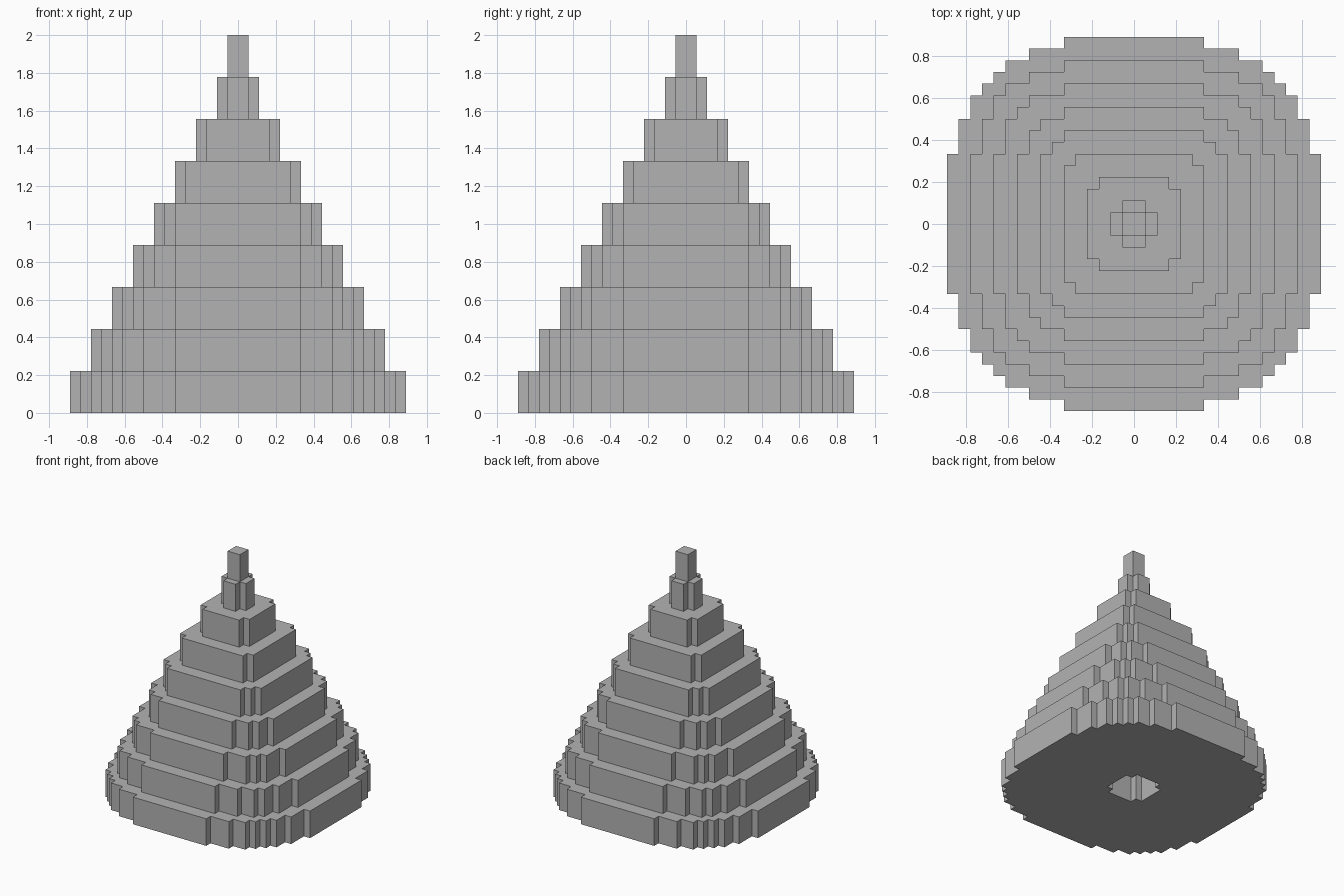
import bpy
import bmesh

cube = bpy.data.objects.get("Cube")
if cube:
    bpy.data.objects.remove(cube, do_unlink=True)

U = 1 / 18          # one block
TIER = 4            # blocks per tier
SHAFT_TIERS = 6     # tiers pierced by the central shaft

grey = bpy.data.materials.new("plain grey")
grey.use_nodes = True
colour = (0.45, 0.45, 0.45, 1)
grey.diffuse_color = colour
grey.node_tree.nodes["Principled BSDF"].inputs["Base Color"].default_value = colour


def stepped_outline(steps):
    """Closed stair-step outline; the rising steps are mirrored on the diagonal."""
    corners = list(zip(steps, reversed(steps)))
    quarter = []
    for i, (x, y) in enumerate(corners):
        if i:
            quarter.append((corners[i - 1][0], y))
        quarter.append((x, y))
    points = []
    for _ in range(4):
        points += reversed(quarter)
        quarter = [(-y, x) for x, y in quarter]
    return points


def stepped_prism(name, steps, bottom, height):
    bm = bmesh.new()
    verts = [bm.verts.new((x * U, y * U, bottom * U)) for x, y in stepped_outline(steps)]
    face = bm.faces.new(verts)
    top = bmesh.ops.extrude_face_region(bm, geom=[face], use_keep_orig=True)["geom"]
    moved = [v for v in top if isinstance(v, bmesh.types.BMVert)]
    bmesh.ops.translate(bm, verts=moved, vec=(0, 0, height * U))
    bmesh.ops.recalc_face_normals(bm, faces=bm.faces)
    mesh = bpy.data.meshes.new(name)
    bm.to_mesh(mesh)
    bm.free()
    mesh.materials.append(grey)
    obj = bpy.data.objects.new(name, mesh)
    bpy.context.collection.objects.link(obj)
    return obj


# Widths of the steps of each tier, from the base to the tip
tiers = [
    (6, 9, 11, 12, 13, 14, 15, 16),
    (6, 9, 11, 12, 13, 14),
    (6, 9, 10, 11, 12),
    (6, 8, 9, 10),
    (6, 7, 8),
    (5, 6),
    (3, 4),
    (1, 2),
    (1,),
]
objects = [stepped_prism(f"tier_{i + 1}", steps, i * TIER, TIER)
           for i, steps in enumerate(tiers)]

# Central shaft, open at the base
cutter = stepped_prism("shaft_cutter", (2, 3), -1, SHAFT_TIERS * TIER + 2)
cutter.hide_render = True
for obj in objects[:SHAFT_TIERS]:
    cut = obj.modifiers.new("shaft", "BOOLEAN")
    cut.operation = "DIFFERENCE"
    cut.solver = "EXACT"
    cut.object = cutter

# Apply the cuts, then drop the cutter
bpy.context.view_layer.update()
graph = bpy.context.evaluated_depsgraph_get()
for obj in objects[:SHAFT_TIERS]:
    mesh = bpy.data.meshes.new_from_object(obj.evaluated_get(graph))
    obj.modifiers.clear()
    obj.data = mesh
bpy.data.objects.remove(cutter, do_unlink=True)
